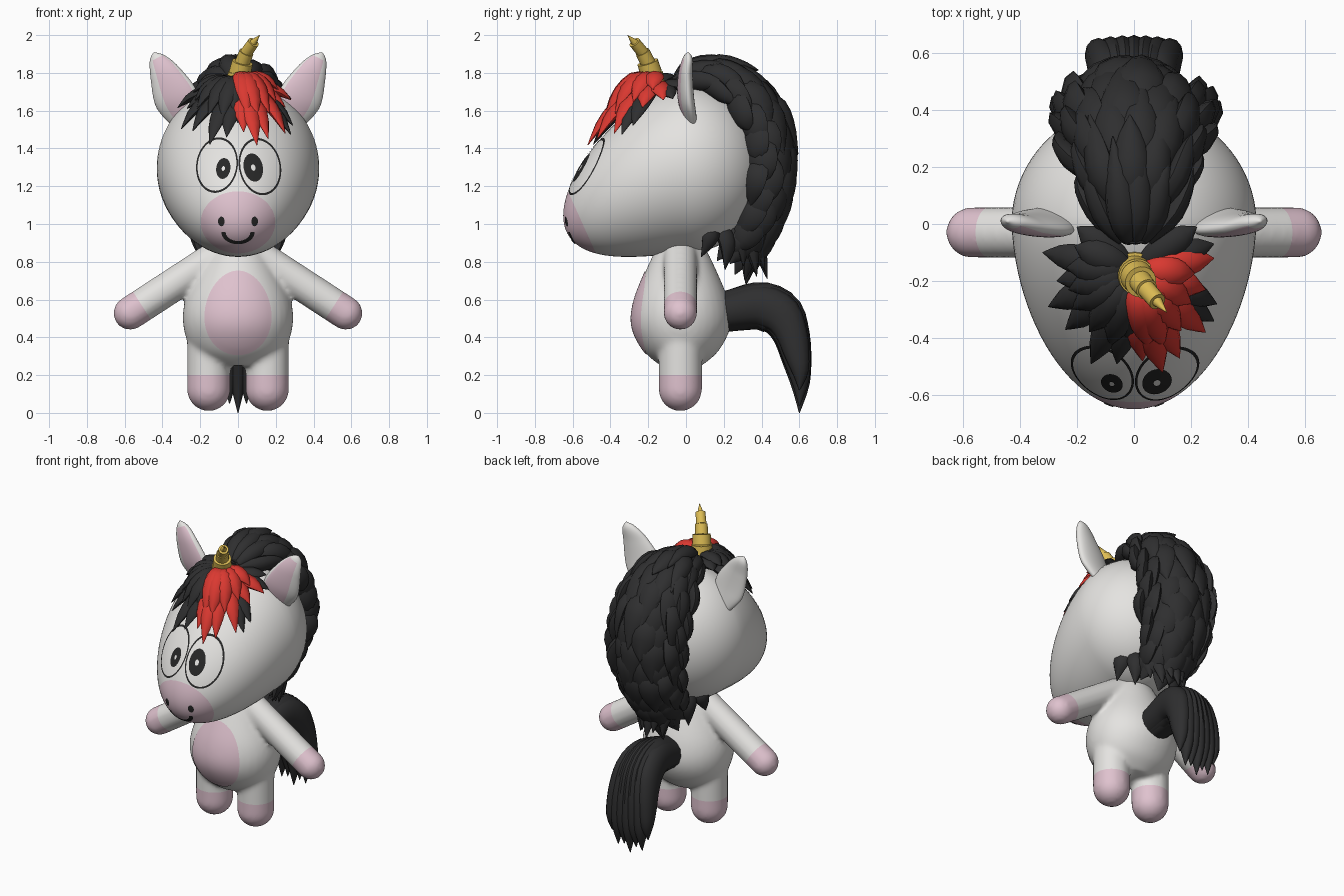
import bpy, bmesh, math, random
from math import sin, cos, pi
from mathutils import Vector as V, Matrix
from mathutils.bvhtree import BVHTree

random.seed(4)
if "Cube" in bpy.data.objects:
    bpy.data.objects.remove(bpy.data.objects["Cube"])


def material(name, rgb):
    m = bpy.data.materials.new(name)
    m.use_nodes = True
    m.diffuse_color = (*rgb, 1)
    bsdf = next(n for n in m.node_tree.nodes if n.type == 'BSDF_PRINCIPLED')
    bsdf.inputs["Base Color"].default_value = (*rgb, 1)
    return m


WHITE = material("soft white", (.78, .77, .75))
PINK = material("pale pink", (.74, .54, .62))
CHARCOAL = material("charcoal hair", (.028, .028, .029))
RED = material("red hair", (.70, .04, .03))
GOLD = material("gold", (.73, .51, .09))
BLACK = material("black", (.02, .02, .02))


def finish(name, bm, mats, fix=True, angle=45):
    if fix:
        bmesh.ops.recalc_face_normals(bm, faces=bm.faces)
    me = bpy.data.meshes.new(name)
    bm.to_mesh(me)
    bm.free()
    for m in mats:
        me.materials.append(m)
    for p in me.polygons:
        p.use_smooth = True
    me.set_sharp_from_angle(angle=math.radians(angle))
    ob = bpy.data.objects.new(name, me)
    bpy.context.collection.objects.link(ob)
    return ob


def spline(p, u):
    """Smooth curve through points or numbers, straight past its end."""
    n = len(p) - 1
    t = u * n
    if t > n:
        return p[n] + (p[n] - p[n - 1]) * (t - n)
    i = min(max(int(t), 0), n - 1)
    f = t - i
    a, b, c, d = p[max(i - 1, 0)], p[i], p[i + 1], p[min(i + 2, n)]
    return b + (c - a) * (f / 2) + (a - b * 2.5 + c * 2 - d * .5) * f**2 + ((b - c) * 1.5 + (d - a) * .5) * f**3


def loft(bm, pts, widths, thicks, side=V((1, 0, 0)), seg=8, sides=8, mat=0, rule=None):
    """Elliptical tube along a curve; side is the width direction."""
    pts = [V(p) for p in pts]
    rings = []
    for i in range(seg + 1):
        u = i / seg
        t = (spline(pts, min(u + .01, 1)) - spline(pts, max(u - .01, 0))).normalized()
        s = (side - t * side.dot(t)).normalized()
        n = s.cross(t)
        w, h = max(spline(widths, u), .001), max(spline(thicks, u), .001)
        c = spline(pts, u)
        rings.append([bm.verts.new(c + s * w * cos(2 * pi * k / sides) + n * h * sin(2 * pi * k / sides))
                      for k in range(sides)])
    for i in range(seg):
        for k in range(sides):
            j = (k + 1) % sides
            f = bm.faces.new((rings[i][k], rings[i][j], rings[i + 1][j], rings[i + 1][k]))
            f.material_index = rule((i + .5) / seg, 2 * pi * (k + .5) / sides) if rule else mat
    for r in (rings[0], rings[-1]):
        bm.faces.new(r).material_index = mat


def paint(bm, co, no, limit=0):
    """Cut along a plane and colour the faces beyond it."""
    co, no = V(co), V(no)
    bmesh.ops.bisect_plane(bm, geom=bm.verts[:] + bm.edges[:] + bm.faces[:], plane_co=co, plane_no=no)
    for f in bm.faces:
        c = f.calc_center_median()
        if (c - co).dot(no) > 0 and abs(c.x) >= limit:
            f.material_index = 1


def decal(name, tree, cx, cz, hw, hh, mat, inner=0, tilt=0, a0=0, a1=2 * pi, egg=0):
    """Thin elliptical plate or ring laid on a surface from the front."""
    bm = bmesh.new()
    n, m = 48, (2 if inner else 10)
    grid = []
    for i in range(n + 1):
        a = a0 + (a1 - a0) * i / n
        row = []
        for j in range(m + 1):
            r = inner + (1 - inner) * j / m
            x, z = hw * r * cos(a) * (1 - egg * r * sin(a)), hh * r * sin(a)
            x, z = cx + x * cos(tilt) - z * sin(tilt), cz + x * sin(tilt) + z * cos(tilt)
            p, no = tree.ray_cast(V((x, -3, z)), V((0, 1, 0)))[:2]
            row.append(bm.verts.new(p + no * .004))
        grid.append(row)
    for i in range(n):
        for j in range(m):
            bm.faces.new((grid[i][j], grid[i][j + 1], grid[i + 1][j + 1], grid[i + 1][j]))
    bmesh.ops.remove_doubles(bm, verts=bm.verts, dist=.00005)
    finish(name, bm, [mat], fix=False)


# Body: torso, arms and legs fused into one soft skin
bm = bmesh.new()
loft(bm, [(0, -.026, z) for z in (.25, .33, .46, .6, .78, .93)], (.12, .24, .29, .278, .19, .1),
     (.11, .2, .262, .248, .175, .1), seg=30, sides=36)


def capsule(a, b, r):
    vs = []
    for p in (a, b):
        vs += bmesh.ops.create_uvsphere(bm, u_segments=32, v_segments=20, radius=r,
                                        matrix=Matrix.Translation(p))["verts"]
    bmesh.ops.convex_hull(bm, input=vs)


for s in (-1, 1):
    capsule((s * .1, -.03, .835), (s * .571, -.03, .528), .089)
    capsule((s * .155, -.03, .124), (s * .155, -.03, .38), .115)
rough = finish("rough_body", bm, [])
mod = rough.modifiers.new("fuse", 'REMESH')
mod.mode, mod.voxel_size = 'VOXEL', .014
mod = rough.modifiers.new("soften", 'SMOOTH')
mod.factor, mod.iterations = .5, 10
skin = bpy.data.meshes.new_from_object(rough.evaluated_get(bpy.context.evaluated_depsgraph_get()))
bm = bmesh.new()
bm.from_mesh(skin)
bpy.data.objects.remove(rough)
paint(bm, (0, 0, .2), (0, 0, -1))
for s in (-1, 1):
    paint(bm, (s * .51, -.03, .57), (s * .84, 0, -.54), .4)
body_tree = BVHTree.FromBMesh(bm)
finish("body", bm, [WHITE, PINK], angle=80)
decal("belly_patch", body_tree, 0, .53, .175, .222, PINK, egg=.1)

# Head: an egg drooping to the muzzle
bm = bmesh.new()
bmesh.ops.create_uvsphere(bm, u_segments=72, v_segments=48, radius=1)
for v in bm.verts:
    x, z, q = v.co
    f = max(q, 0)
    k = 1 - .07 * f
    v.co = (x * .43 * k, -q * (.65 if q > 0 else .42), 1.295 - .25 * f**1.4 + z * .448 * k)
paint(bm, (0, -.61, 1.14), (0, -.255, -.115))
head_tree = BVHTree.FromBMesh(bm)
finish("head", bm, [WHITE, PINK], angle=80)

# Painted face
for side, cx, cz, hw, hh, tilt, px, pz, pw, ph in (
        ("right", -.11, 1.31, .109, .147, -.15, -.077, 1.292, .037, .055),
        ("left", .115, 1.302, .11, .152, .2, .08, 1.297, .05, .075)):
    decal(side + "_eye_outline", head_tree, cx, cz, hw, hh, BLACK, inner=.925, tilt=tilt)
    decal(side + "_pupil", head_tree, px, pz, pw, ph, BLACK, inner=.23, tilt=tilt)
    decal(side + "_nostril", head_tree, math.copysign(.087, cx), 1.014, .017, .025, BLACK)
decal("smile", head_tree, 0, .96, .087, .064, BLACK, inner=.74, a0=pi, a1=2 * pi)

# Ears with pink inner faces
for s, side in ((-1, "right"), (1, "left")):
    bm = bmesh.new()
    loft(bm, [(s * .27, .025, 1.54), (s * .325, 0, 1.66), (s * .385, -.002, 1.79), (s * .43, .01, 1.875),
              (s * .445, .01, 1.908)],
         (.08, .118, .085, .043, .004), (.03, .04, .036, .025, .004), V((1, s * .15, 0)), 24, 36,
         rule=lambda u, a: int(.1 < u < .76 and sin(a) > 0 and -.86 < s * cos(a) < .45))
    finish(side + "_ear", bm, [WHITE, PINK], angle=60)

# Horn: stepped tiers along a bent path
bm = bmesh.new()
path = [V(p) for p in ((0, -.175, 1.68), (.01, -.185, 1.8), (.045, -.23, 1.91), (.115, -.31, 2))]
radii = (.08, .066, .058, .04, .032, .02)
for i, r in enumerate(radii):
    u = i / len(radii)
    end = r * .96 if i < len(radii) - 1 else .001
    loft(bm, [spline(path, u - .01 if i else u), spline(path, u + 1 / len(radii))], (r, end), (r, end), seg=3, sides=24)
finish("horn", bm, [GOLD], angle=35)

# Forelock: pointed locks arching out from the horn over the brow
dark_left = [(-.2, 0), (-.32, -.09), (-.27, -.19), (-.3, -.28), (-.24, -.36), (-.15, -.48), (-.06, -.48), (0, -.42)]
dark_right = [(.22, 0), (.28, -.06), (.29, -.27), (.28, -.33)]
red = [(.28, -.11), (.25, -.22), (.25, -.37), (.16, -.46), (.1, -.51), (.03, -.47)]
bm = bmesh.new()


def brow_lock(tip, lift, mat):
    root, tip = V((0, -.16)), V(tip)
    arch = lift * 4 * max(-tip.y, 0)
    pts = []
    for s in (.1, .4, .75, 1):
        p = root.lerp(tip, s)
        hit = head_tree.ray_cast(V((p.x, p.y, 3)), V((0, 0, -1)))[0]
        pts.append(hit + V((0, -.01 * s, lift + .035 * s + arch * sin(pi * s))))
    across = (pts[-1] - pts[0]).cross(V((tip.x, -.1, 1)))
    loft(bm, pts, (.025, .05, .046, .002), (.02, .032, .027, .002), across, mat=mat)


for group, mat, base in ((dark_right, 0, .01), (dark_left, 0, .015), (red, 1, .025)):
    for tip in group:
        brow_lock(tip, base, mat)
    if group is not dark_right:
        for a, b in zip(group, group[1:]):
            mid = (V(a) + V(b)) / 2
            brow_lock(V((0, -.16)).lerp(mid, .8), base + .03, mat)
finish("forelock", bm, [CHARCOAL, RED])

# Mane: core wrapped in overlapping locks that hug the head at the sides
spine = [V((0, y, z)) for y, z in ((-.06, 1.74), (.13, 1.765), (.3, 1.69), (.41, 1.53),
                                   (.445, 1.34), (.425, 1.15), (.34, .99), (.24, .88))]
half_w = (.08, .15, .21, .235, .235, .215, .17, .11)
half_h = (.05, .08, .095, .095, .09, .09, .1, .08)
bm = bmesh.new()
loft(bm, spine, [w * .8 for w in half_w], half_h, seg=24, sides=20)


def on_mane(u, a, lift):
    c, k = spline(spine, u), min(max(u, 0), 1)
    t = (spline(spine, u + .01) - spline(spine, u - .01)).normalized()
    n = V((1, 0, 0)).cross(t)
    x = (spline(half_w, k) + lift) * sin(a)
    return c + V((x, 0, 0)) + n * ((spline(half_h, k) + lift) * cos(a) - 1.4 * x * x)


for row in range(12):
    u = .005 + row * .078
    size = .4 + .6 * spline(half_w, u) / .235
    for k in range(6):
        a = (k - 2.75 + .5 * (row % 2)) * .54 + random.uniform(-.1, .1)
        top = max(cos(a), 0)
        flare = .3 * max(0, u - .65) * top
        j, puff = random.uniform(-.02, .03), random.uniform(-.012, .016)
        pts = [on_mane(u, a, -.03), on_mane(u + .07, a, .01 + puff), on_mane(u + .145, a, .026 + puff + flare / 2),
               on_mane(u + .21 + j, a * .95, .015 + .035 * top + puff + flare)]
        out = on_mane(u + .1, a, .1) - on_mane(u + .1, a, 0)
        loft(bm, pts, [w * size for w in (.04, .086, .07, .003)], (.02, .04, .03, .003),
             (pts[-1] - pts[0]).cross(out))

# Hanging fringe under the mane, wrapping the neck
for k in range(-5, 6):
    x = .034 * k
    root = V((x, .27 - .006 * k * k, 1))
    tip = V((x * 1.2, .43 - .014 * k * k, .71 + .003 * k * k + .04 * (k % 2)))
    mid = root.lerp(tip, .5) + V((x * .15, .03, .02))
    loft(bm, [root, mid, tip], (.05, .052, .002), (.04, .04, .002), (tip - root).cross(V((x * 3, .4, .2))))
finish("mane", bm, [CHARCOAL])

# Tail: a fan of strands arching back and down
bm = bmesh.new()
arch = ((.15, .52), (.28, .55), (.4, .565), (.5, .52), (.555, .42), (.585, .29), (.605, .15), (.6, 0))
for k in range(-3, 4):
    f = k / 3
    spread = (.03, .04, .06, .085, .105, .12, .13, .135)
    rise = .08 * f * f + (.04 if k % 2 else 0)
    pts = [(f * s, y, z + rise * (i / 7)**4) for i, (s, (y, z)) in enumerate(zip(spread, arch))]
    girth = 1 - .15 * f * f
    loft(bm, pts, (.075, .08, .075, .068, .06, .052, .038, .002),
         [h * girth for h in (.1, .115, .128, .125, .1, .08, .05, .002)], seg=20, sides=12)
finish("tail", bm, [CHARCOAL])
